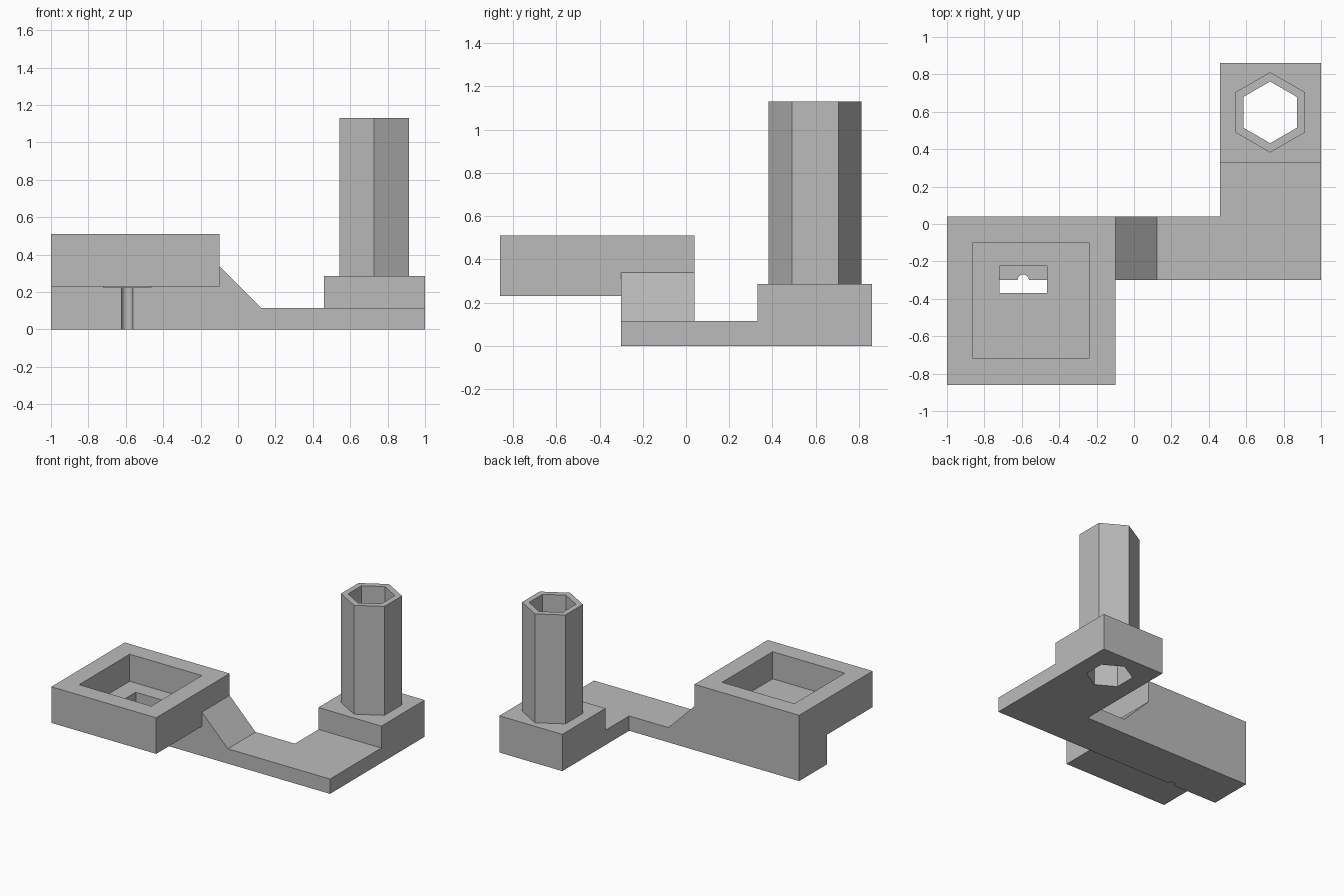
import bpy
import bmesh
import math
from mathutils import Matrix, Vector

default_cube = bpy.data.objects.get("Cube")
if default_cube:
    bpy.data.objects.remove(default_cube, do_unlink=True)

gray = bpy.data.materials.new("plain_gray")
gray.use_nodes = True
gray.diffuse_color = (0.5, 0.5, 0.5, 1)
gray.node_tree.nodes["Principled BSDF"].inputs["Base Color"].default_value = (0.5, 0.5, 0.5, 1)


def add_object(name, bm):
    bmesh.ops.recalc_face_normals(bm, faces=bm.faces)
    mesh = bpy.data.meshes.new(name)
    bm.to_mesh(mesh)
    bm.free()
    mesh.materials.append(gray)
    obj = bpy.data.objects.new(name, mesh)
    bpy.context.collection.objects.link(obj)
    return obj


def extrude(name, points, offset):
    """Solid made by sweeping a flat outline along an offset."""
    bm = bmesh.new()
    face = bm.faces.new([bm.verts.new(p) for p in points])
    swept = bmesh.ops.extrude_face_region(bm, geom=[face])["geom"]
    verts = [v for v in swept if isinstance(v, bmesh.types.BMVert)]
    bmesh.ops.translate(bm, verts=verts, vec=Vector(offset))
    return add_object(name, bm)


def box(name, x0, x1, y0, y1, z0, z1):
    outline = [(x0, y0, z0), (x1, y0, z0), (x1, y1, z0), (x0, y1, z0)]
    return extrude(name, outline, (0, 0, z1 - z0))


def prism(name, sides, radius, x, y, z0, z1):
    """Upright prism with a corner pointing along y."""
    bm = bmesh.new()
    bmesh.ops.create_cone(bm, cap_ends=True, segments=sides, radius1=radius,
                          radius2=radius, depth=z1 - z0)
    turn = Matrix.Translation((x, y, (z0 + z1) / 2)) @ Matrix.Rotation(math.radians(90 if sides == 4 else 0), 4, "Z")
    bm.transform(turn)
    return add_object(name, bm)


def combine(target, other, operation):
    """Apply a boolean, then remove the helper solid."""
    mod = target.modifiers.new("combine", "BOOLEAN")
    mod.operation = operation
    mod.solver = "EXACT"
    mod.object = other
    other.hide_render = True
    bpy.context.view_layer.update()
    evaluated = target.evaluated_get(bpy.context.evaluated_depsgraph_get())
    mesh = bpy.data.meshes.new_from_object(evaluated)
    target.modifiers.clear()
    target.data = mesh
    bpy.data.objects.remove(other, do_unlink=True)


# Arm with sloped shoulder, thick at the tray end
FRONT, BACK = -0.30, 0.04
side = [(-1, 0), (1, 0), (1, 0.115), (0.123, 0.115), (-0.1, 0.34), (-0.1, 0.4), (-1, 0.4)]
bracket = extrude("bracket", [(x, FRONT, z) for x, z in side], (0, BACK - FRONT, 0))

# Foot running back from the arm, and its raised block
combine(bracket, box("foot", 0.46, 1, FRONT, 0.86, 0, 0.115), "UNION")
combine(bracket, box("foot_block", 0.46, 1, 0.33, 0.86, 0, 0.285), "UNION")

# Overhanging square tray
combine(bracket, box("tray", -1, -0.1, -0.86, BACK, 0.23, 0.51), "UNION")

# Tray pocket, floor slot, and wire groove down the support
combine(bracket, box("pocket", -0.86, -0.24, -0.72, -0.1, 0.3, 0.6), "DIFFERENCE")
combine(bracket, box("slot", -0.72, -0.465, -0.37, -0.225, 0.223, 0.4), "DIFFERENCE")
combine(bracket, prism("groove", 24, 0.03, -0.592, FRONT, -0.1, 0.226), "DIFFERENCE")

# Hexagonal tube, with its bore running on through the foot
TUBE = (0.728, 0.597)
tube = prism("hex_tube", 6, 0.215, *TUBE, 0.285, 1.13)
for part in (bracket, tube):
    combine(part, prism("bore", 6, 0.165, *TUBE, -0.1, 1.3), "DIFFERENCE")

# Merge flat regions into clean faces
for part in (bracket, tube):
    bm = bmesh.new()
    bm.from_mesh(part.data)
    bmesh.ops.remove_doubles(bm, verts=bm.verts, dist=0.0001)
    bmesh.ops.dissolve_limit(bm, angle_limit=0.01, verts=bm.verts, edges=bm.edges)
    bm.to_mesh(part.data)
    bm.free()
